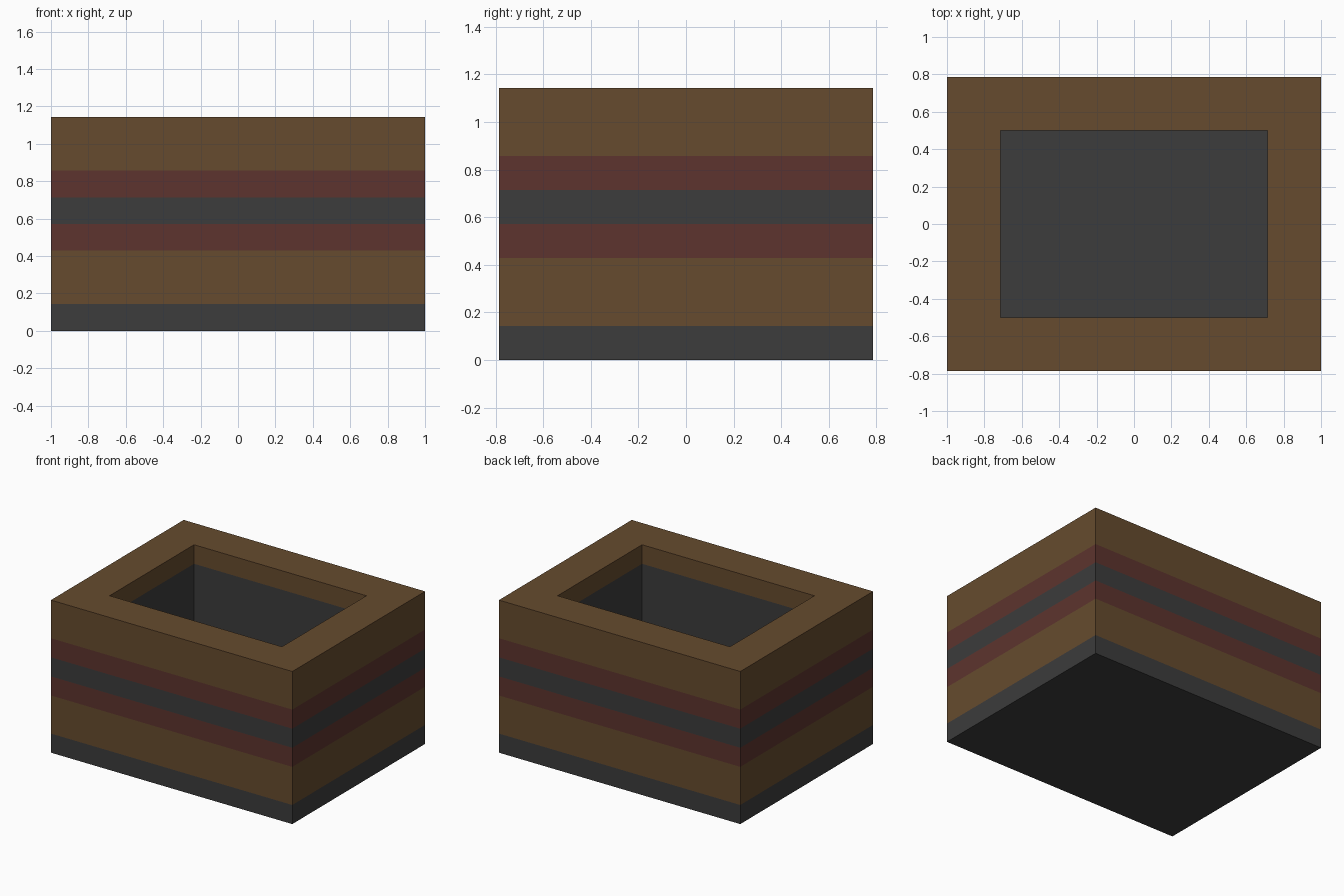
import bpy, bmesh

if "Cube" in bpy.data.objects:
    bpy.data.objects.remove(bpy.data.objects["Cube"])

U = 1 / 7  # module: every size is a multiple of this


def material(name, rgb):
    m = bpy.data.materials.new(name)
    lin = [((c / 255 + 0.055) / 1.055) ** 2.4 for c in rgb]
    m.diffuse_color = (*lin, 1)
    m.use_nodes = True
    m.node_tree.nodes["Principled BSDF"].inputs["Base Color"].default_value = m.diffuse_color
    return m


mats = [material("dark grey", (60, 60, 60)),
        material("brown", (102, 75, 46)),
        material("dull red", (93, 52, 46))]
GREY, BROWN, RED = range(3)

# Section from outer bottom, up over the rim, down to the inner floor:
# (half width, half depth, height, colour of the band ending here)
OUT, IN = (7, 5.5), (5, 3.5)
section = [(*OUT, 0, None),
           (*OUT, 1, GREY), (*OUT, 3, BROWN), (*OUT, 4, RED),
           (*OUT, 5, GREY), (*OUT, 6, RED), (*OUT, 8, BROWN),
           (*IN, 8, BROWN),                  # rim
           (*IN, 7, BROWN), (*IN, 1, GREY)]  # inner lip and lining

bm = bmesh.new()
prev = None
for hx, hy, z, colour in section:
    loop = [bm.verts.new((sx * hx * U, sy * hy * U, z * U))
            for sx, sy in ((-1, -1), (1, -1), (1, 1), (-1, 1))]
    if prev is None:
        bm.faces.new(loop[::-1]).material_index = GREY  # underside
    else:
        for i in range(4):
            j = (i + 1) % 4
            f = bm.faces.new((prev[i], prev[j], loop[j], loop[i]))
            f.material_index = colour
    prev = loop
bm.faces.new(prev).material_index = GREY  # inner floor
bmesh.ops.recalc_face_normals(bm, faces=bm.faces[:])

mesh = bpy.data.meshes.new("striped_open_box")
bm.to_mesh(mesh)
bm.free()
for m in mats:
    mesh.materials.append(m)
box = bpy.data.objects.new("striped_open_box", mesh)
bpy.context.collection.objects.link(box)
